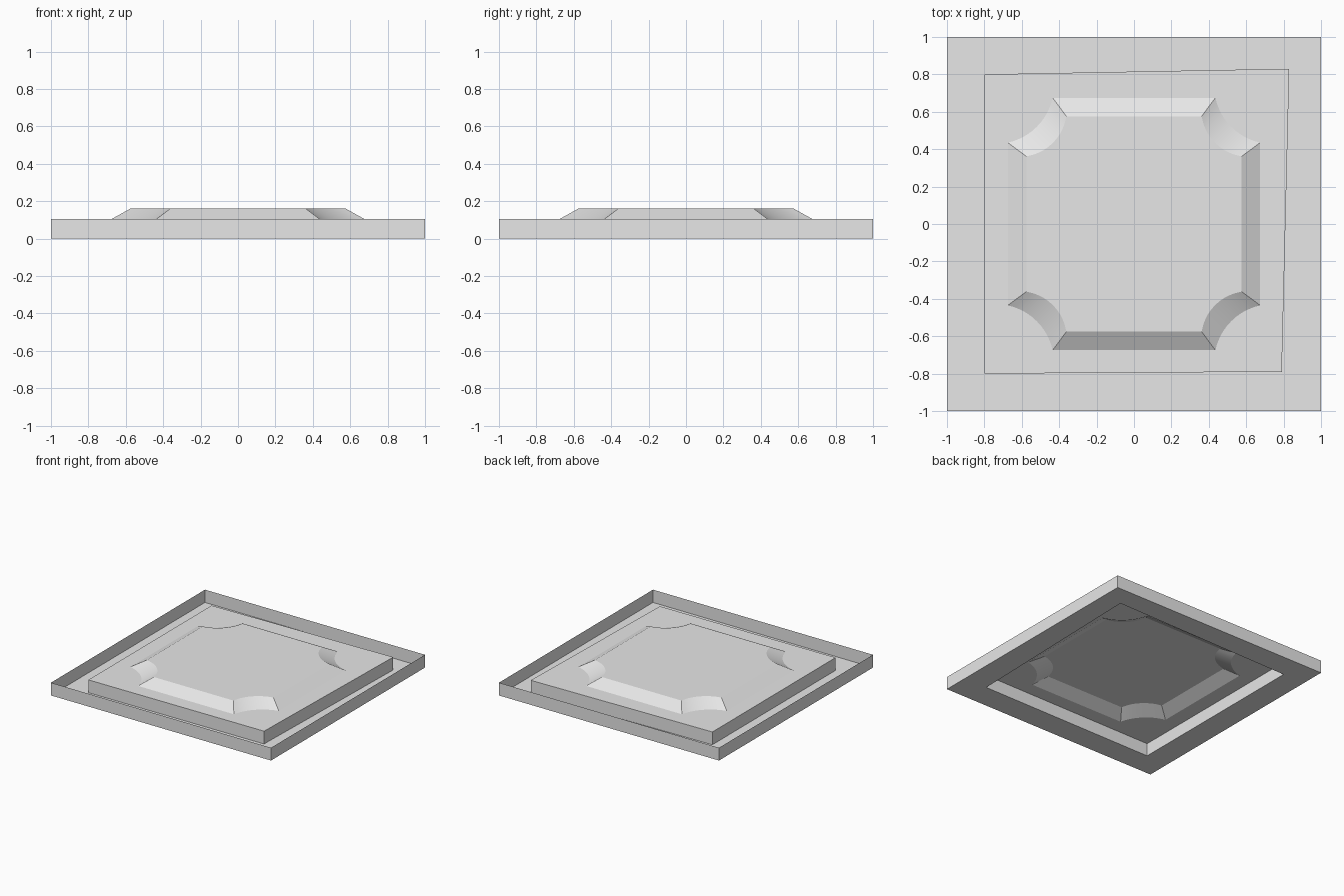
import bpy
import math
from mathutils import Vector

if "Cube" in bpy.data.objects:
    bpy.data.objects.remove(bpy.data.objects["Cube"], do_unlink=True)

RIM_Z = 0.105       # height of the border wall and the plate
PANEL_Z = 0.16      # height of the raised panel
STEPS = 10          # segments in each scooped corner

grey = bpy.data.materials.new("light_grey")
grey.use_nodes = True
colour = (0.8, 0.8, 0.8, 1)
grey.diffuse_color = colour
grey.node_tree.nodes["Principled BSDF"].inputs["Base Color"].default_value = colour


def make_object(name, verts, faces):
    mesh = bpy.data.meshes.new(name)
    mesh.from_pydata(verts, [], faces)
    mesh.materials.append(grey)
    obj = bpy.data.objects.new(name, mesh)
    bpy.context.collection.objects.link(obj)
    return obj


def bridge(a, b, n):
    """Quads joining two closed loops of n vertices, starting at a and b."""
    return [(a + i, a + (i + 1) % n, b + (i + 1) % n, b + i) for i in range(n)]


def at_height(points, z):
    return [(x, y, z) for x, y in points]


def scooped_square(half, side, sagitta):
    """Counter-clockwise square outline with a concave arc at each corner."""
    start, end = Vector((half, side)), Vector((side, half))
    chord = (end - start).length / 2
    radius = (chord ** 2 + sagitta ** 2) / (2 * sagitta)
    mid = (start + end) / 2
    centre = mid + Vector((1, 1)).normalized() * (radius - sagitta)
    spread = math.asin(chord / radius)
    points = []
    for quarter in range(4):
        c, s = [(1, 0), (0, 1), (-1, 0), (0, -1)][quarter]
        for i in range(STEPS + 1):
            angle = math.radians(225) + spread * (1 - 2 * i / STEPS)
            x = centre.x + radius * math.cos(angle)
            y = centre.y + radius * math.sin(angle)
            # the arc runs from the side edge to the far edge of the corner
            points.append((c * x - s * y, s * x + c * y))
    if points[0][0] < points[STEPS][0]:
        points.reverse()
    return points


# Border: thin outer wall, floor ring and inner wall, around a slightly skewed opening
outer = [(1, 1), (-1, 1), (-1, -1), (1, -1)]
opening = [(0.83, 0.83), (-0.8, 0.8), (-0.8, -0.8), (0.79, -0.79)]
loops = (at_height(outer, RIM_Z) + at_height(outer, 0)
         + at_height(opening, 0) + at_height(opening, RIM_Z))
make_object("border_tray", loops,
            [f for k in range(3) for f in bridge(4 * k, 4 * k + 4, 4)])

# Plate: flat sheet from the inner wall to the foot of the panel
foot = scooped_square(0.675, 0.435, 0.05)
crown = scooped_square(0.576, 0.362, 0.05)
count = len(foot)
faces = []
for k in range(4):
    first = 4 + k * (STEPS + 1)
    last = first + STEPS
    following = 4 + ((k + 1) % 4) * (STEPS + 1)
    faces += [(k, i + 1, i) for i in range(first, last)]
    faces.append((k, (k + 1) % 4, following, last))
make_object("plate", at_height(opening + foot, RIM_Z), faces)

# Raised panel: sloping edge and flat top, hollow underneath
panel = make_object("raised_panel", at_height(foot, RIM_Z) + at_height(crown, PANEL_Z),
                    bridge(0, count, count) + [tuple(range(count, 2 * count))])
bpy.ops.object.select_all(action='DESELECT')
panel.select_set(True)
bpy.context.view_layer.objects.active = panel
bpy.ops.object.shade_smooth_by_angle(angle=math.radians(20))
